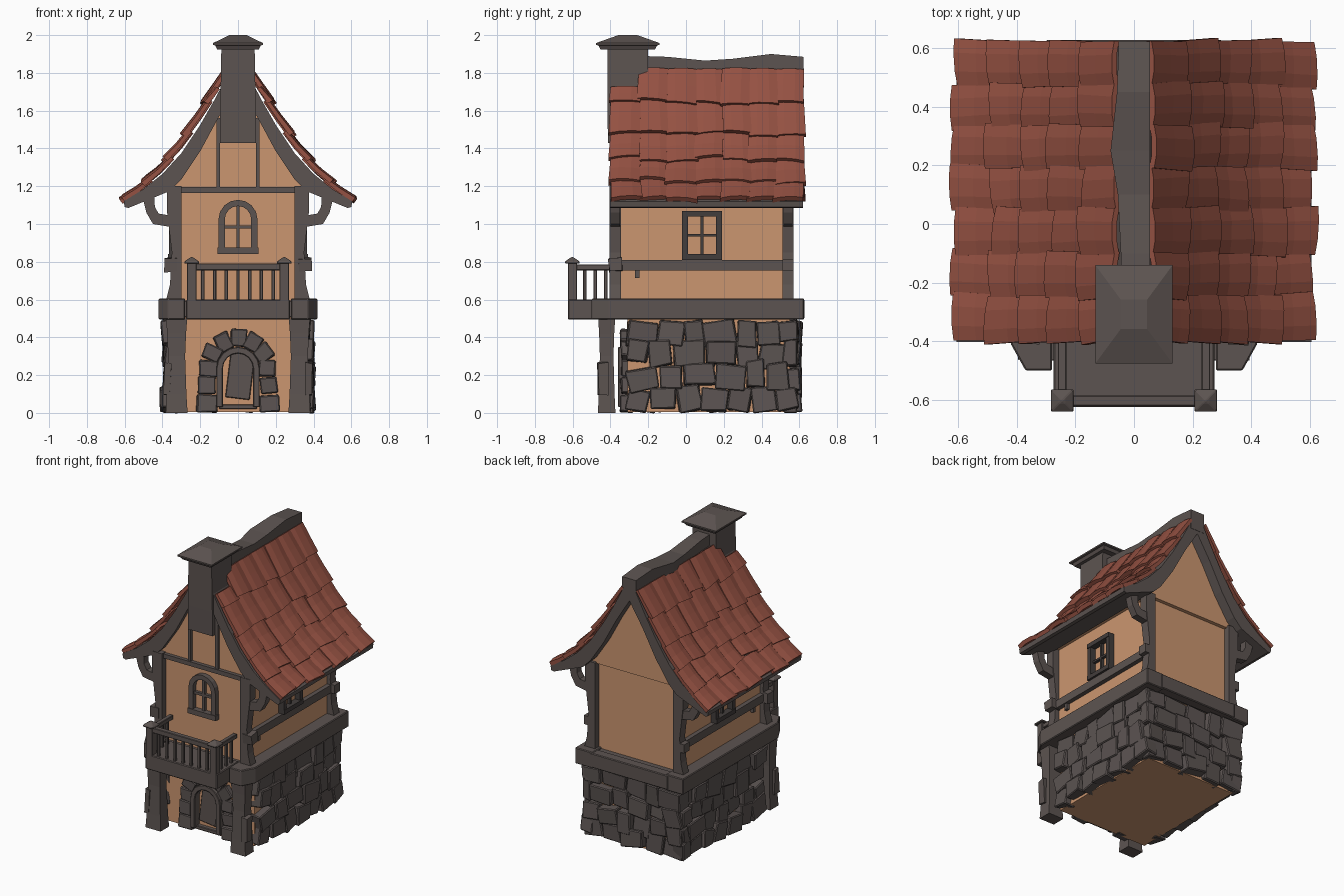
import bpy, bmesh, math, random
from mathutils import Vector, Matrix, Euler

if "Cube" in bpy.data.objects:
    bpy.data.objects.remove(bpy.data.objects["Cube"])

random.seed(4)
R = random.uniform


def material(name, col):
    m = bpy.data.materials.new(name)
    m.diffuse_color = (*col, 1)
    m.use_nodes = True
    m.node_tree.nodes["Principled BSDF"].inputs["Base Color"].default_value = m.diffuse_color
    return m


PLASTER = material("plaster", (0.60, 0.305, 0.16))
WOOD = material("grey_wood", (0.108, 0.088, 0.082))
STONE = material("dark_stone", (0.106, 0.088, 0.084))
FRAME = material("window_wood", (0.055, 0.047, 0.045))
TILE = material("red_tile", (0.30, 0.083, 0.055))


def finish(bm, name, mat, bevel=0):
    bmesh.ops.recalc_face_normals(bm, faces=bm.faces)
    me = bpy.data.meshes.new(name)
    bm.to_mesh(me)
    bm.free()
    me.materials.append(mat)
    ob = bpy.data.objects.new(name, me)
    bpy.context.collection.objects.link(ob)
    if bevel:
        mod = ob.modifiers.new("bevel", "BEVEL")
        mod.width, mod.segments = bevel, 1
    return ob


def loft(bm, rings):
    rows = [[bm.verts.new(p) for p in r] for r in rings]
    n = len(rows[0])
    for a, b in zip(rows, rows[1:]):
        for i in range(n):
            bm.faces.new((a[i], a[(i + 1) % n], b[(i + 1) % n], b[i]))
    bm.faces.new(rows[0][::-1])
    bm.faces.new(rows[-1])


def prism(bm, pts, y0, y1):
    loft(bm, [[(x, y, z) for x, z in pts] for y in (y0, y1)])


def box(bm, x0, x1, y0, y1, z0, z1):
    loft(bm, [[(x0, y0, z), (x1, y0, z), (x1, y1, z), (x0, y1, z)] for z in (z0, z1)])


def block(bm, centre, size, rot=(0, 0, 0), jitter=0):
    m = Matrix.LocRotScale(Vector(centre), Euler(rot), Vector(size))
    for v in bmesh.ops.create_cube(bm, size=1, matrix=m)["verts"]:
        v.co += Vector((R(-jitter, jitter), R(-jitter, jitter), R(-jitter, jitter)))


def pyramid(bm, x, y, z, layers):
    # stacked square rings: (half x, half y, height)
    loft(bm, [[(x - a, y - b, z + h), (x + a, y - b, z + h), (x + a, y + b, z + h),
               (x - a, y + b, z + h)] for a, b, h in layers])


def arch(half, z0, zs, n=8):
    return [(half, z0)] + [(half * math.cos(math.pi * i / n), zs + half * math.sin(math.pi * i / n))
                           for i in range(n + 1)] + [(-half, z0)]


# plaster walls and gable
bm = bmesh.new()
box(bm, -.345, .345, -.31, .55, .004, .51)
box(bm, -.325, .325, -.36, .525, .58, 1.2)
finish(bm, "plaster_walls", PLASTER)
under = [(.1, 1.57), (.2, 1.385), (.3, 1.235), (.36, 1.175), (.58, 1.085)]
bm = bmesh.new()
half = [(.345, 1.19)] + [(x + .012, z + .012) for x, z in under[2::-1]]
prism(bm, half + [(0, 1.74)] + [(-x, z) for x, z in half[::-1]], -.365, .55)
finish(bm, "gable", PLASTER)

# rubble stone cladding on sides and back
bm = bmesh.new()
for side in ("right", "left", "back"):
    lo, hi = (-.315, .59) if side != "back" else (-.38, .38)
    for row in range(4):
        u = lo
        while u < hi - .05:
            w = min(R(.10, .19), hi - u)
            h = .125 * R(.9, 1.2)
            z = min(max(.0625 + row * .125 + R(-.02, .02), h / 2 + .008), .49 - h / 2)
            t, a = R(.065, .10), R(-.2, .2)
            c = u + w / 2
            if side == "back":
                block(bm, (c, .515 + t / 2, z), (w * .96, t, h * .96), (R(-.06, .06), a, 0), .008)
            else:
                s = 1 if side == "right" else -1
                block(bm, (s * (.31 + t / 2), c, z), (t, w * .96, h * .96), (a, R(-.06, .06), 0), .008)
            u += w
finish(bm, "wall_stones", STONE, .006)

# door: stone surround, arched frame and leaf
bm = bmesh.new()
for i in range(7):
    a = math.pi * i / 6
    block(bm, (.155 * math.cos(a), -.31, .235 + .16 * math.sin(a)), (.095, .07, .085),
          (0, -a + R(-.15, .15), 0), .007)
for s in (-1, 1):
    for z, w in ((.05, .11), (.145, .09)):
        block(bm, (s * .165, -.31, z), (w, .07, .09), (0, R(-.1, .1), 0), .006)
finish(bm, "door_stones", STONE, .006)


def arch_frame(bm, half, z0, zs, t, y0, y1):
    outer, inner = arch(half, z0, zs), arch(half - t, z0, zs)
    loft(bm, [[(xo, y0, zo), (xi, y0, zi), (xi, y1, zi), (xo, y1, zo)]
              for (xo, zo), (xi, zi) in zip(outer, inner)])


bm = bmesh.new()
arch_frame(bm, .115, .03, .235, .035, -.36, -.3)
block(bm, (.012, -.315, .2), (.13, .04, .25), (0, .12, 0))
box(bm, -.1, .1, -.34, -.3, .02, .045)
finish(bm, "door", WOOD, .004)

# floor beams and balcony deck
bm = bmesh.new()
box(bm, -.40, .40, -.40, .61, .505, .595)
for s in (-1, 1):
    loft(bm, [[(s * .28, -.5, z), (s * .37, -.5, z), (s * .42, -.41, z), (s * .415, .625, z),
               (s * .28, .625, z)] for z in (.495, .605)])
box(bm, -.3, .3, .56, .628, .5, .6)
box(bm, -.275, .275, -.625, -.38, .495, .6)
finish(bm, "floor_beams", WOOD, .005)

# timber posts, side rails and gable studs
bm = bmesh.new()
for s in (-1, 1):
    loft(bm, [[(s * (.325 - w), -.42 - w * .8, z), (s * (.325 + w), -.42 - w * .8, z),
               (s * (.325 + w), -.42 + w * .8, z), (s * (.325 - w), -.42 + w * .8, z)]
              for z, w in ((0, .058), (.1, .052), (.3, .045), (.42, .05), (.5, .056))])
    block(bm, (s * .375, -.44, .18), (.035, .05, .17), (0, 0, 0), .006)
    for y in (-.375, .54):
        loft(bm, [[(s * .30, y - .03, z), (s * x, y - .03, z), (s * x, y + .03, z), (s * .30, y + .03, z)]
                  for z, x in ((.58, .385), (.68, .36), (.85, .35), (.95, .362), (1.06, .375), (1.2, .375))])
    box(bm, s * .3, s * .355, -.39, .56, .755, .81)
    block(bm, (s * .355, -.375, .785), (.07, .07, .07), (.1, 0, 0), .004)
    block(bm, (s * .355, .54, .785), (.06, .06, .06))
    box(bm, s * .32, s * .345, -.27, -.245, .715, .76)
    box(bm, s * .095, s * .115, -.385, -.36, 1.18, 1.56)
    # curved eave brackets
    o = [(.36, .985), (.45, 1.0), (.485, 1.06), (.505, 1.14)]
    i = [(.36, 1.045), (.42, 1.055), (.44, 1.09), (.445, 1.17)]
    for y in (-.375, .54):
        loft(bm, [[(s * a, y - .025, b), (s * c, y - .025, d), (s * c, y + .025, d), (s * a, y + .025, b)]
                  for (a, b), (c, d) in zip(o, i)])
box(bm, -.34, .34, -.39, -.35, 1.165, 1.195)
finish(bm, "timber_frame", WOOD)

# balcony railing
bm = bmesh.new()
for s in (-1, 1):
    box(bm, s * .22, s * .27, -.625, -.578, .59, .795)
    pyramid(bm, s * .245, -.602, .79, [(.038, .038, 0), (.038, .038, .012), (.012, .012, .03), (.004, .004, .034)])
    box(bm, s * .23, s * .26, -.6, -.38, .755, .785)
    for y in (-.535, -.48, -.425):
        box(bm, s * .236, s * .254, y - .009, y + .009, .59, .76)
box(bm, -.25, .25, -.62, -.585, .755, .79)
for k in range(-3, 4):
    box(bm, k * .062 - .009, k * .062 + .009, -.61, -.592, .59, .76)
finish(bm, "balcony_railing", WOOD, .003)

# front arched window
bm = bmesh.new()
arch_frame(bm, .103, .85, 1.025, .033, -.395, -.35)
box(bm, -.108, .108, -.4, -.35, .84, .875)
box(bm, -.009, .009, -.38, -.35, .86, 1.10)
box(bm, -.08, .08, -.38, -.35, .975, .993)
finish(bm, "front_window", WOOD)

# square side windows
bm = bmesh.new()
for s in (-1, 1):
    for y in (-.02, .16):
        box(bm, s * .31, s * .365, y, y + .03, .81, 1.07)
    for z in (.81, 1.04):
        box(bm, s * .31, s * .37, -.02, .19, z, z + .03)
    box(bm, s * .31, s * .345, .078, .092, .83, 1.05)
    box(bm, s * .31, s * .345, 0, .17, .933, .947)
finish(bm, "side_windows", FRAME)

# roof slab with flared eaves
top = [(.045, 1.81), (.12, 1.665), (.2, 1.525), (.3, 1.375), (.4, 1.265), (.5, 1.185), (.605, 1.12)]
bm = bmesh.new()
for s in (-1, 1):
    ring = [(0, 1.84)] + top + [(.6, 1.09)] + under[::-1] + [(0, 1.73)]
    prism(bm, [(s * x, z) for x, z in ring], -.402, .62)
finish(bm, "roof_slab", WOOD)

# curved roof tiles in overlapping courses, on a slightly steeper line than the slab
line = [(.045, 1.81), (.12, 1.675), (.2, 1.54), (.3, 1.39), (.4, 1.27), (.5, 1.175), (.595, 1.10)]
lens = [(Vector(b) - Vector(a)).length for a, b in zip(line, line[1:])]
TOTAL = sum(lens)


def slope(t, off):
    d = t * TOTAL
    for k, l in enumerate(lens):
        if d <= l or k == len(lens) - 1:
            a, b = Vector(line[k]), Vector(line[k + 1])
            e = (b - a).normalized()
            return a + e * d + Vector((-e.y, e.x)) * off
        d -= l


bm = bmesh.new()
edges = [-.395, -.245, -.1, .05, .195, .335, .475, .62]
rows = [.0, .235, .45, .64, .82, .995]
for s in (-1, 1):
    for c, (y0, y1) in enumerate(zip(edges, edges[1:])):
        stagger = R(-.015, .015)
        for r in range(5):
            t0 = rows[r] - (.03 if r else 0) + (.12 if c == 0 and r == 0 else 0)
            t1 = rows[r + 1] + (R(-.02, .02) + stagger if r < 4 else R(-.02, .01))
            g, lift, skew = R(-.01, .01), R(-.006, .006), R(-.025, .025)
            rings = []
            for f, crown in ((0, 0), (.3, .009), (.7, .009), (1, 0)):
                ring = []
                for k, base in ((0, .022), (.5, .032), (1, .042), (1, .015), (.5, .009), (0, .003)):
                    p = slope(t0 + (t1 + skew * (f - .5) - t0) * k, base + crown + lift)
                    wide = .004 + .004 * k
                    ring.append((s * p.x, y0 - wide + (y1 - y0 + 2 * wide) * f + g * k, p.y))
                rings.append(ring)
            loft(bm, rings)
finish(bm, "roof_tiles", TILE)

# sagging ridge beam
bm = bmesh.new()
loft(bm, [[(x0, y, 1.75), (x0, y, z), (.055, y, z), (.055, y, 1.75)]
          for y, x0, z in ((-.25, -.04, 1.89), (-.1, -.045, 1.885), (.1, -.055, 1.865), (.25, -.08, 1.875),
                           (.45, -.058, 1.9), (.622, -.052, 1.885))])
finish(bm, "ridge_beam", WOOD)

# chimney with stepped pyramid cap
bm = bmesh.new()
pyramid(bm, 0, -.308, 0, [(.094, .105, 1.43), (.094, .108, 1.6), (.088, .108, 1.94)])
pyramid(bm, 0, -.308, 0, [(.11, .145, 1.925), (.12, .155, 1.945), (.132, .168, 1.948),
                          (.132, .168, 1.958), (.045, .05, 2.0)])
finish(bm, "chimney", WOOD)
